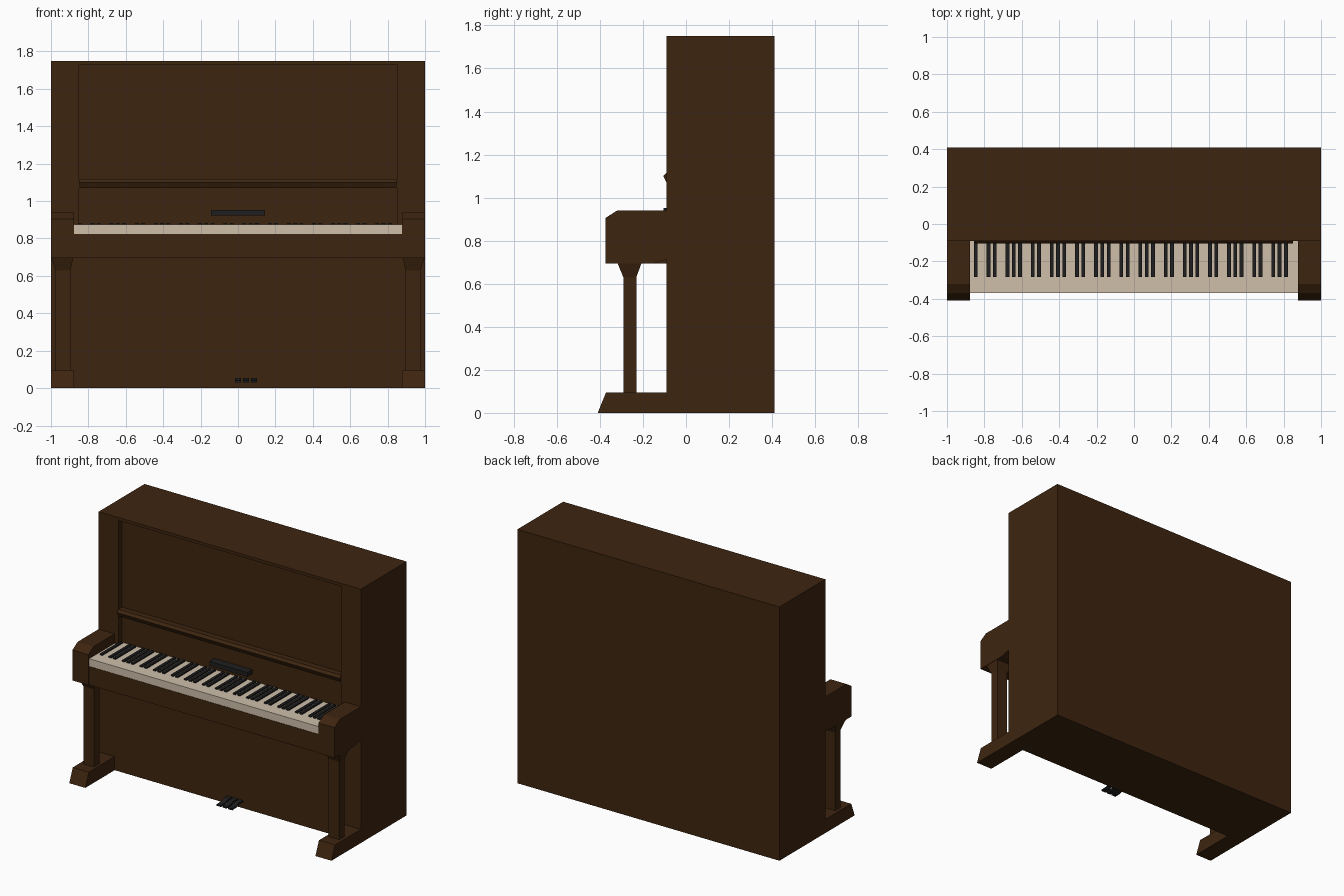
import bpy, bmesh

if "Cube" in bpy.data.objects:
    bpy.data.objects.remove(bpy.data.objects["Cube"])


def material(name, rgb):
    m = bpy.data.materials.new(name)
    m.diffuse_color = (*rgb, 1)
    m.use_nodes = True
    m.node_tree.nodes["Principled BSDF"].inputs["Base Color"].default_value = m.diffuse_color
    return m


WOOD = material("dark_walnut", (0.048, 0.0185, 0.005))
IVORY = material("ivory", (0.62, 0.52, 0.40))
BLACK = material("black", (0.013, 0.013, 0.014))


def finish(bm, name, mat):
    bmesh.ops.recalc_face_normals(bm, faces=bm.faces)
    mesh = bpy.data.meshes.new(name)
    bm.to_mesh(mesh)
    bm.free()
    mesh.materials.append(mat)
    ob = bpy.data.objects.new(name, mesh)
    bpy.context.collection.objects.link(ob)
    return ob


def add_box(bm, x0, x1, y0, y1, z0, z1):
    verts = bmesh.ops.create_cube(bm, size=1)["verts"]
    for v in verts:
        v.co = (x0 if v.co.x < 0 else x1,
                y0 if v.co.y < 0 else y1,
                z0 if v.co.z < 0 else z1)


def box(name, mat, *bounds):
    bm = bmesh.new()
    add_box(bm, *bounds)
    return finish(bm, name, mat)


def add_side_profile(bm, points, x0, x1):
    """Extrude a (y, z) outline along x."""
    face = bm.faces.new([bm.verts.new((x0, y, z)) for y, z in points])
    new = bmesh.ops.extrude_face_region(bm, geom=[face])["geom"]
    for v in new:
        if isinstance(v, bmesh.types.BMVert):
            v.co.x = x1


def side_profile(name, mat, points, x0, x1):
    bm = bmesh.new()
    add_side_profile(bm, points, x0, x1)
    return finish(bm, name, mat)


# Case, with the upper front panel sunk into it
bm = bmesh.new()
add_box(bm, -1, 1, -0.09, 0.41, 0, 1.75)
front = min(bm.faces, key=lambda f: f.calc_center_median().y)
bmesh.ops.inset_individual(bm, faces=[front], thickness=0.1)
for v in front.verts:
    v.co.x = 0.85 if v.co.x > 0 else -0.85
    v.co.z = 1.73 if v.co.z > 0.9 else 0.86
panel = bmesh.ops.extrude_discrete_faces(bm, faces=[front])["faces"][0]
for v in panel.verts:
    v.co.y += 0.04
finish(bm, "case", WOOD)

# Music ledge across the sunk panel
side_profile("music_ledge", WOOD,
             [(-0.045, 1.07), (-0.09, 1.07), (-0.105, 1.10),
              (-0.09, 1.117), (-0.045, 1.117)], -0.85, 0.85)

# Handle on the key lid
box("lid_handle", BLACK, -0.145, 0.145, -0.104, -0.045, 0.922, 0.952)

# Keyboard shelf and white keys
box("key_bed", WOOD, -0.89, 0.89, -0.37, -0.08, 0.695, 0.823)
box("white_keys", IVORY, -0.88, 0.88, -0.368, -0.048, 0.82, 0.875)

# Black keys: 52 white widths starting on A, sharps at the usual gaps
bm = bmesh.new()
pitch = 1.76 / 52
for i in range(1, 51):
    if i % 7 in (1, 3, 4, 6, 0):
        x = -0.88 + i * pitch
        add_box(bm, x - 0.010, x + 0.010, -0.283, -0.06, 0.87, 0.884)
finish(bm, "black_keys", BLACK)

# Arms, legs and feet on both sides
for side, s in (("left", -1), ("right", 1)):
    side_profile(side + "_arm", WOOD,
                 [(-0.08, 0.94), (-0.32, 0.94), (-0.375, 0.905), (-0.375, 0.695),
                  (-0.15, 0.695), (-0.08, 0.715)], s * 0.878, s * 1.0)
    side_profile(side + "_foot", WOOD,
                 [(-0.08, 0), (-0.41, 0), (-0.372, 0.094), (-0.08, 0.094)],
                 s * 0.878, s * 1.0)
    # Leg: square post flaring into a wider head under the arm
    bm = bmesh.new()
    add_box(bm, s * 0.936 - 0.04, s * 0.936 + 0.04, -0.291, -0.231, 0.09, 0.63)
    head = max(bm.faces, key=lambda f: f.calc_center_median().z)
    top = bmesh.ops.extrude_discrete_faces(bm, faces=[head])["faces"][0]
    for v in top.verts:
        v.co.x = s * 0.939 + (0.06 if v.co.x > s * 0.936 else -0.06)
        v.co.y = -0.205 if v.co.y > -0.26 else -0.32
        v.co.z = 0.70
    finish(bm, side + "_leg", WOOD)

# Three pedals with a gentle downward bend
for i, name in enumerate(("left_pedal", "middle_pedal", "right_pedal")):
    x = 0.0 + i * 0.043
    side_profile(name, BLACK,
                 [(-0.08, 0.042), (-0.135, 0.042), (-0.165, 0.031), (-0.21, 0.031),
                  (-0.21, 0.041), (-0.165, 0.043), (-0.135, 0.054), (-0.08, 0.054)],
                 x - 0.016, x + 0.016)
